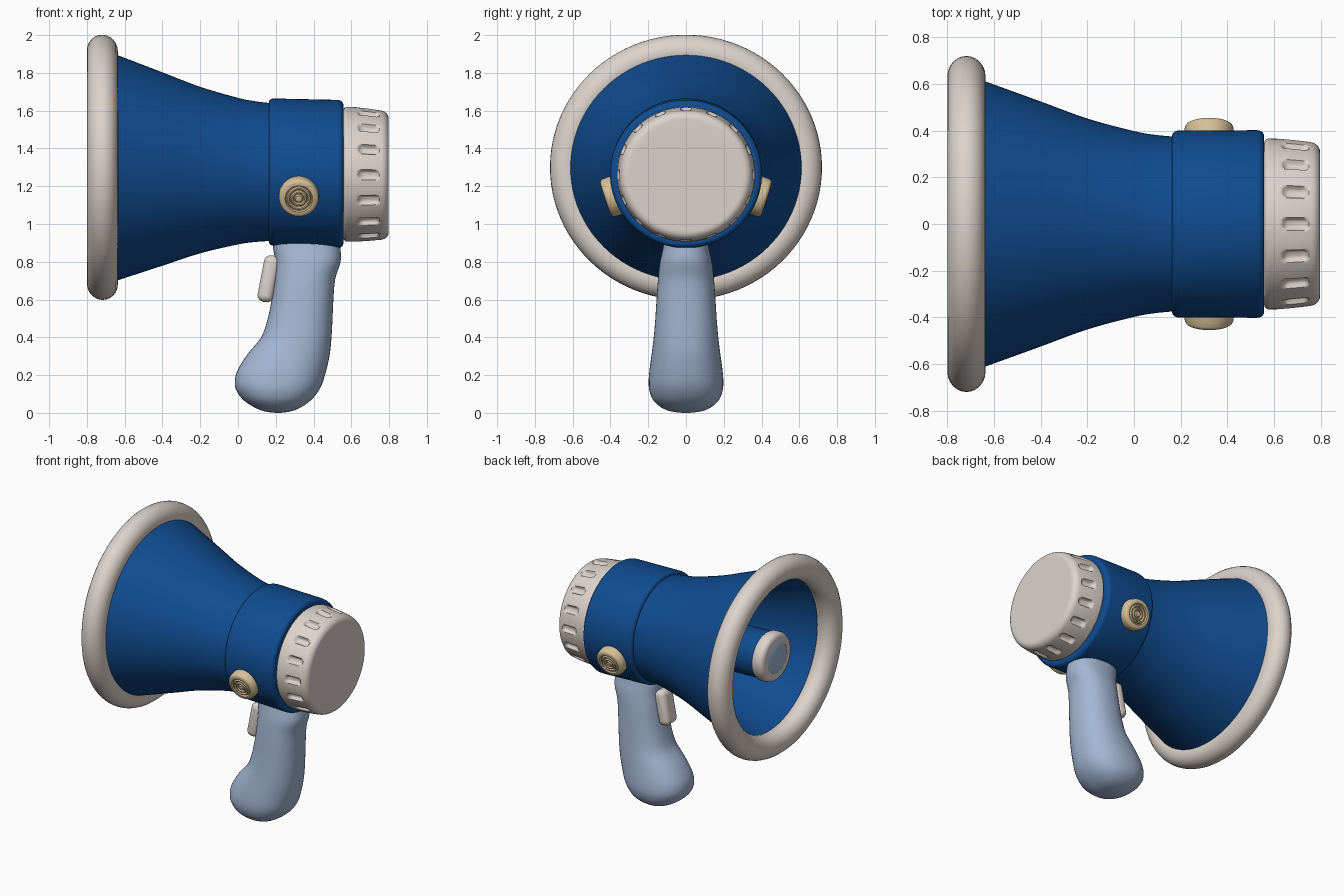
import bpy, bmesh, math
from mathutils import Vector

if "Cube" in bpy.data.objects:
    bpy.data.objects.remove(bpy.data.objects["Cube"])


def material(name, rgb):
    m = bpy.data.materials.new(name)
    m.diffuse_color = (*rgb, 1)
    m.use_nodes = True
    m.node_tree.nodes["Principled BSDF"].inputs["Base Color"].default_value = m.diffuse_color
    return m


BLUE = material("deep blue", (0.005, 0.072, 0.28))
CREAM = material("warm cream", (0.72, 0.65, 0.60))
PALE = material("pale blue", (0.37, 0.48, 0.66))
TAN = material("tan", (0.68, 0.53, 0.31))


def spline(pts, steps=5):
    """Catmull-Rom interpolation through tuples of any size."""
    out = []
    for i in range(len(pts) - 1):
        p0, p1, p2, p3 = (pts[min(max(i + k, 0), len(pts) - 1)] for k in (-1, 0, 1, 2))
        for s in range(steps):
            t = s / steps
            out.append(tuple(
                0.5 * (2 * b + (c - a) * t + (2 * a - 5 * b + 4 * c - d) * t * t
                       + (3 * b - a - 3 * c + d) * t ** 3)
                for a, b, c, d in zip(p0, p1, p2, p3)))
    out.append(pts[-1])
    return out


def arc(cx, cr, rx, rr, a0, a1, n=6):
    """Rounded corner of a profile, angles in degrees."""
    return [(cx + rx * math.cos(math.radians(a0 + (a1 - a0) * i / n)),
             cr + rr * math.sin(math.radians(a0 + (a1 - a0) * i / n))) for i in range(n + 1)]


def loft(name, rings, mat, closed=False, angle=40):
    """Skin a list of vertex rings; open lofts get end caps."""
    bm = bmesh.new()
    vs = [[bm.verts.new(p) for p in ring] for ring in rings]
    n = len(vs[0])
    pairs = list(zip(vs, vs[1:])) + ([(vs[-1], vs[0])] if closed else [])
    for a, b in pairs:
        for i in range(n):
            j = (i + 1) % n
            bm.faces.new((a[i], a[j], b[j], b[i]))
    if not closed:
        bm.faces.new(vs[0])
        bm.faces.new(vs[-1])
    bmesh.ops.recalc_face_normals(bm, faces=bm.faces)
    me = bpy.data.meshes.new(name)
    bm.to_mesh(me)
    bm.free()
    me.materials.append(mat)
    ob = bpy.data.objects.new(name, me)
    bpy.context.collection.objects.link(ob)
    smooth(ob, angle)
    return ob


def smooth(ob, angle=40):
    bpy.ops.object.select_all(action='DESELECT')
    bpy.context.view_layer.objects.active = ob
    ob.select_set(True)
    bpy.ops.object.shade_smooth_by_angle(angle=math.radians(angle))


def on_axis(x, r, t):
    """Point around the slightly drooping, slightly flattened horn axis."""
    return Vector((x, r * math.sin(t), 1.30 - 0.028 * (x + 0.72) + 0.975 * r * math.cos(t)))


def revolve(name, profile, mat, seg=96, place=on_axis, dent=None, **kw):
    rings = []
    for x, r in profile:
        angles = [2 * math.pi * i / seg for i in range(seg)]
        rings.append([place(x, r - (dent(x, t) if dent else 0), t) for t in angles])
    return loft(name, rings, mat, **kw)


# Horn: thin flared shell, open at the front
outer = spline([(-0.70, 0.632), (-0.64, 0.612), (-0.40, 0.525), (-0.20, 0.452),
                (0.0, 0.398), (0.10, 0.381), (0.20, 0.372)])
inner = [(x, r - 0.03) for x, r in outer]
revolve("horn", outer + inner[::-1], BLUE, closed=True)
revolve("horn_back_wall", [(0.12, 0.36), (0.17, 0.36)], BLUE)

# Thick rounded rim
revolve("rim", arc(-0.718, 0.632, 0.082, 0.088, 0, 345, 23), CREAM, closed=True, angle=80)

# Inner sound tube with its ring and tip
revolve("inner_tube", [(-0.67, 0.165), (0.14, 0.165)], BLUE, 64)
revolve("inner_tube_ring", [(-0.64, 0.155)] + arc(-0.67, 0.14, 0.03, 0.037, 20, 90, 4)
        + arc(-0.70, 0.14, 0.037, 0.037, 90, 180) + [(-0.735, 0.112), (-0.70, 0.112)], CREAM, 64)
revolve("inner_tube_tip", [(-0.68, 0.116), (-0.733, 0.116), (-0.742, 0.09),
                           (-0.746, 0.05), (-0.747, 0.01)], PALE, 64)

# Body collar
revolve("body_collar", [(0.163, 0.34)] + arc(0.188, 0.375, 0.025, 0.025, 180, 90)
        + arc(0.528, 0.375, 0.03, 0.027, 90, 0) + [(0.558, 0.33)], BLUE)


# Rear cap with sixteen grip dents
def grip_dent(x, t):
    step = 2 * math.pi / 16
    off = ((t + step / 2) % step - step / 2) * 0.36
    d = (abs(x - 0.692) / 0.055) ** 4 + (abs(off) / 0.026) ** 4
    return 0.024 * max(0.0, 1 - d) ** 0.6


side = [(0.578 + 0.172 * i / 22, 0.366 - 0.014 * (i / 22) ** 2) for i in range(23)]
revolve("rear_cap", [(0.55, 0.33)] + arc(0.578, 0.346, 0.02, 0.02, 180, 100, 5) + side
        + arc(0.752, 0.306, 0.046, 0.045, 85, 0, 8) + [(0.798, 0.29)],
        CREAM, 320, dent=grip_dent, angle=50)

# Side buttons with concentric grooves, mirrored front and back
tilt = math.radians(18)
for sign, label in ((-1, "front"), (1, "back")):
    n = Vector((0, sign * math.cos(tilt), -math.sin(tilt)))
    u = Vector((1, 0, 0))
    v = n.cross(u)
    base = Vector((0.322, 0, 1.272))

    def on_button(a, r, t):
        return base + n * a + (u * math.cos(t) + v * math.sin(t)) * r

    profile = [(0.34, 0.106), (0.41, 0.106)] + arc(0.428, 0.083, 0.022, 0.022, 80, 0, 6)[::1]
    for g in (0.066, 0.045, 0.024):
        profile += [(0.451, g + 0.007), (0.440, g + 0.002), (0.440, g - 0.002), (0.451, g - 0.007)]
    profile.append((0.453, 0.004))
    revolve(label + "_button", profile, TAN, 48, on_button)

# Handle: rows of height, front x, rear x, half width
rows = [(0.94, 0.182, 0.535, 0.112), (0.875, 0.185, 0.542, 0.122), (0.80, 0.197, 0.543, 0.138),
        (0.71, 0.192, 0.515, 0.148), (0.60, 0.178, 0.505, 0.156), (0.49, 0.155, 0.500, 0.163),
        (0.40, 0.122, 0.495, 0.171), (0.31, 0.050, 0.486, 0.182), (0.22, -0.005, 0.466, 0.194),
        (0.15, -0.017, 0.444, 0.198), (0.10, 0.002, 0.415, 0.189), (0.06, 0.038, 0.378, 0.168),
        (0.025, 0.095, 0.325, 0.125), (0.007, 0.145, 0.275, 0.075), (0.0, 0.200, 0.222, 0.015)]


def handle_ring(z, x0, x1, w, seg=48):
    ring = []
    for i in range(seg):
        c, s = math.cos(2 * math.pi * i / seg), math.sin(2 * math.pi * i / seg)
        ring.append(Vector(((x0 + x1) / 2 + (x1 - x0) / 2 * math.copysign(abs(c) ** 0.86, c),
                            w * math.copysign(abs(s) ** 0.86, s), max(z, 0))))
    return ring


loft("handle", [handle_ring(*r) for r in spline(rows, 4)], PALE, angle=60)

# Trigger: rounded tilted block
bpy.ops.mesh.primitive_cube_add(size=1, location=(0.163, 0, 0.710),
                                rotation=(0, math.radians(11), 0))
trigger = bpy.context.object
trigger.name = "trigger"
trigger.scale = (0.085, 0.13, 0.25)
bpy.ops.object.transform_apply(location=False, rotation=False, scale=True)
trigger.data.materials.append(CREAM)
bevel = trigger.modifiers.new("rounding", 'BEVEL')
bevel.width = 0.036
bevel.segments = 5
smooth(trigger, 50)
